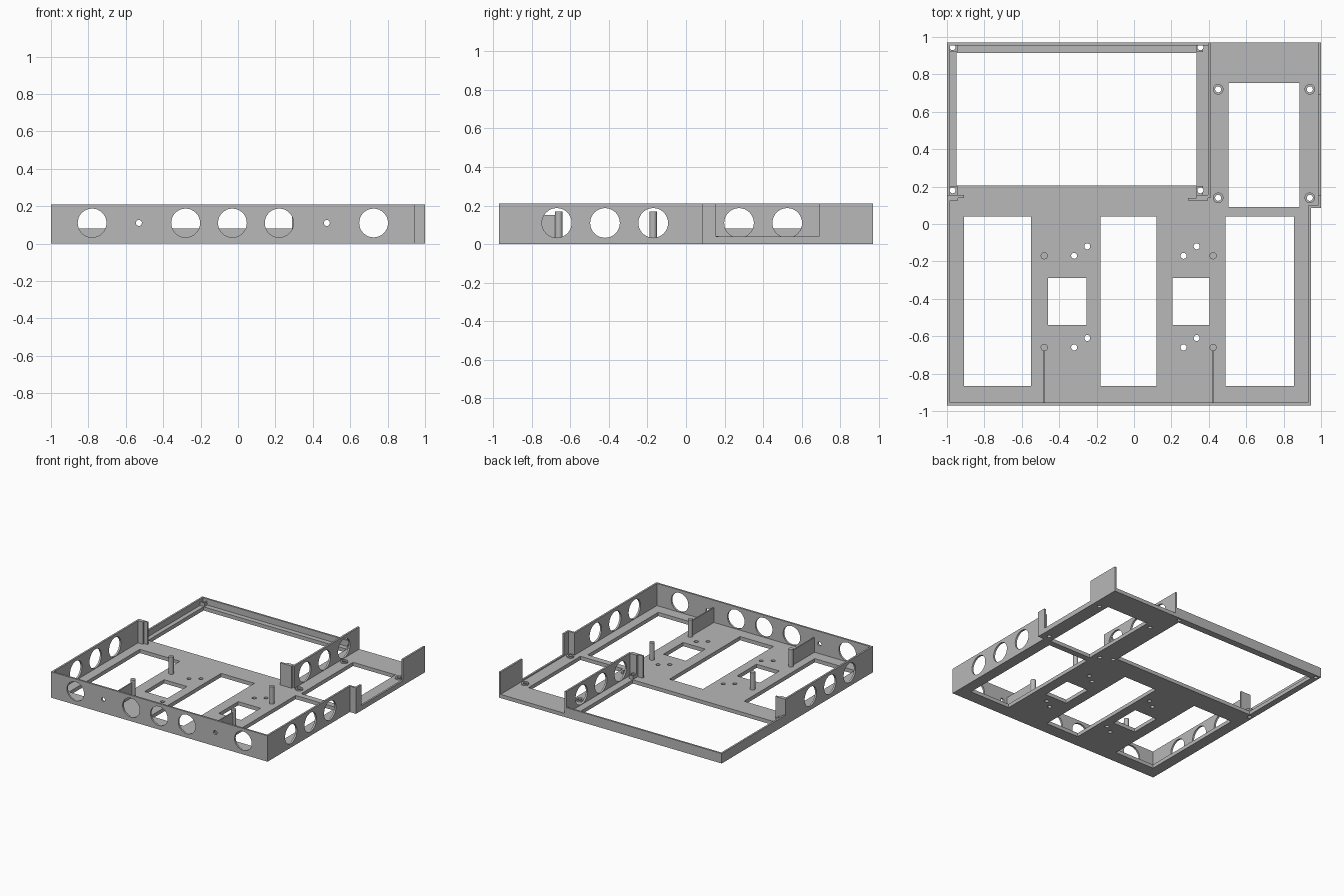
import bpy, bmesh, math
from mathutils import Matrix

default = bpy.data.objects.get("Cube")
if default:
    bpy.data.objects.remove(default)

GREY = (0.48, 0.48, 0.48, 1)
mat = bpy.data.materials.new("plain grey")
mat.use_nodes = True
mat.diffuse_color = GREY
mat.node_tree.nodes["Principled BSDF"].inputs["Base Color"].default_value = GREY

FLOOR, LOW, TALL, T = 0.03, 0.08, 0.21, 0.015
HOLE_Z, BIG, SMALL = 0.11, 0.077, 0.016


def add_box(bm, x0, x1, y0, y1, z0, z1):
    m = Matrix.Translation(((x0 + x1) / 2, (y0 + y1) / 2, (z0 + z1) / 2))
    bmesh.ops.create_cube(bm, size=1, matrix=m @ Matrix.Diagonal((x1 - x0, y1 - y0, z1 - z0, 1)))


def add_cylinder(bm, centre, r, depth, axis="Z"):
    turn = {"X": Matrix.Rotation(math.pi / 2, 4, "Y"),
            "Y": Matrix.Rotation(math.pi / 2, 4, "X"), "Z": Matrix()}[axis]
    bmesh.ops.create_cone(bm, cap_ends=True, segments=32, radius1=r, radius2=r, depth=depth,
                          matrix=Matrix.Translation(centre) @ turn)


def finish(name, bm, cutter=None):
    me = bpy.data.meshes.new(name)
    bm.to_mesh(me)
    bm.free()
    ob = bpy.data.objects.new(name, me)
    bpy.context.collection.objects.link(ob)
    me.materials.append(mat)
    if cutter:
        # Cut the holes, bake the result and drop the cutter
        cut = finish(name + "_cutter", cutter)
        cut.hide_render = True
        mod = ob.modifiers.new("holes", "BOOLEAN")
        mod.operation, mod.solver, mod.object = "DIFFERENCE", "EXACT", cut
        graph = bpy.context.evaluated_depsgraph_get()
        ob.data = bpy.data.meshes.new_from_object(ob.evaluated_get(graph))
        ob.modifiers.clear()
        bpy.data.objects.remove(cut)
    return ob


def box(name, *dims, cutter=None):
    bm = bmesh.new()
    add_box(bm, *dims)
    return finish(name, bm, cutter)


def round_holes(axis, centres):
    bm = bmesh.new()
    for centre, r in centres:
        add_cylinder(bm, centre, r, 0.2, axis)
    return bm


# Floor plate with its openings
outline = [(-.985, -.955), (.93, -.955), (.93, .09), (.985, .09),
           (.985, .97), (.40, .97), (.40, .955), (-.985, .955)]
bm = bmesh.new()
face = bm.faces.new([bm.verts.new((x, y, 0)) for x, y in outline])
up = bmesh.ops.extrude_face_region(bm, geom=[face])["geom"]
bmesh.ops.translate(bm, vec=(0, 0, FLOOR), verts=[v for v in up if isinstance(v, bmesh.types.BMVert)])
bmesh.ops.recalc_face_normals(bm, faces=bm.faces)

openings = [(-.91, -.55, -.865, .04), (-.18, .12, -.865, .04), (.49, .855, -.865, .04),
            (-.46, -.255, -.54, -.29), (.205, .405, -.54, -.29),
            (-.95, .335, .205, .915), (.505, .885, .09, .755)]
corners = [(x, y) for x in (-.97, .355) for y in (.18, .945)]
standoffs = [(x, y) for x in (.45, .94) for y in (.14, .72)]
screws = [(x + d, y + d * .72) for x in (-.32, .265) for y in (-.66, -.17) for d in (0, .07)]
cut = bmesh.new()
for o in openings:
    add_box(cut, *o, -.1, .1)
for x, y in corners + standoffs + screws:
    add_cylinder(cut, (x, y, 0), SMALL, .2)
finish("floor_plate", bm, cut)

# Front wall with cable holes
holes = [((x, -.96, HOLE_Z), BIG) for x in (-.78, -.28, -.03, .22, .725)]
holes += [((x, -.96, HOLE_Z), SMALL) for x in (-.53, .475)]
box("front_wall", -1, .945, -.97, -.97 + T, 0, TALL, cutter=round_holes("Y", holes))

# Tall side walls and the bay divider, three holes each
for name, x, y0, y1, ys in (("right_wall", -1, -.955, .14, (-.67, -.42, -.17)),
                            ("left_wall", .93, -.955, .10, (-.67, -.42, -.17)),
                            ("bay_divider", .395, .14, .97, (.275, .525, .775))):
    holes = [((x + T / 2, y, HOLE_Z), BIG) for y in ys]
    box(name, x, x + T, y0, y1, 0, TALL, cutter=round_holes("X", holes))

# Flanges at the wall ends
box("right_wall_flange", -1, -.91, .14, .155, 0, TALL)
box("right_wall_return", -.985, -.94, .125, .14, FLOOR, TALL)
box("divider_flange", .29, .395, .125, .14, FLOOR, TALL)
box("divider_return", .335, .395, .14, .155, FLOOR, TALL)
box("left_wall_flange", .945, 1, .085, .10, 0, TALL)

# Side bay outer wall with a wide opening
bm = bmesh.new()
add_box(bm, .95, 1.05, .155, .69, .04, .3)
box("side_bay_wall", .985, 1, .10, .97, 0, TALL, cutter=bm)

# Low rim round the large rear bay
box("rear_rim", -1, .395, .955, .97, 0, LOW)
box("right_rim", -1, -.985, .155, .955, 0, LOW)

# Drilled corner blocks of the rear bay
for i, (x, y) in enumerate(corners):
    x0, x1 = (-.985, -.945) if x < 0 else (.335, .37)
    box(f"corner_block_{i + 1}", x0, x1, y - .025, y + .022, FLOOR, .06,
        cutter=round_holes("Z", [((x, y, .05), SMALL)]))

# Ring standoffs in the side bay
for i, (x, y) in enumerate(standoffs):
    bm = bmesh.new()
    add_cylinder(bm, (x, y, .034), .028, .014)
    finish(f"standoff_{i + 1}", bm, round_holes("Z", [((x, y, .034), SMALL)]))

# Board posts, with a thin partition from each front post to the front wall
for side, x in (("right", -.48), ("left", .423)):
    for end, y in (("front", -.66), ("rear", -.17)):
        bm = bmesh.new()
        add_cylinder(bm, (x, y, .098), .019, .144)
        finish(f"{side}_{end}_post", bm)
    box(f"{side}_partition", x - .005, x + .005, -.955, -.67, FLOOR, .15)

# Smooth the round parts, keep corners sharp
bpy.ops.object.select_all(action="DESELECT")
for ob in bpy.context.scene.objects:
    if ob.type == "MESH":
        ob.select_set(True)
        bpy.context.view_layer.objects.active = ob
bpy.ops.object.shade_smooth_by_angle(angle=math.radians(30))
